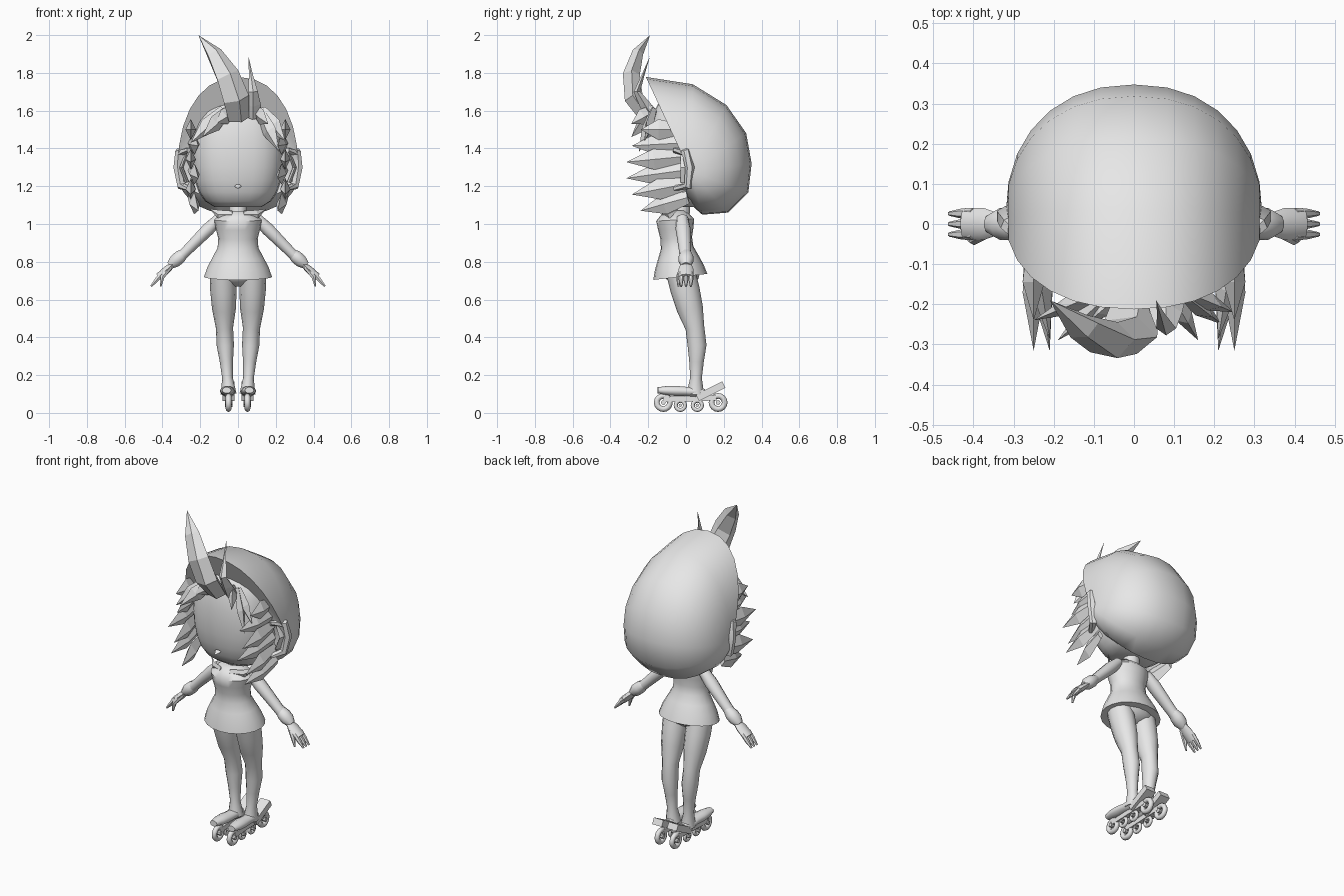
import bpy, bmesh
from math import sin, cos, pi, radians, copysign
from mathutils import Vector, Matrix

cube = bpy.data.objects.get("Cube")
if cube:
    bpy.data.objects.remove(cube)

X_AXIS, Y_AXIS, Z_AXIS = Matrix.Identity(3)

grey = bpy.data.materials.new("plain_grey")
grey.use_nodes = True
grey.diffuse_color = (.8, .8, .8, 1)
grey.node_tree.nodes["Principled BSDF"].inputs["Base Color"].default_value = grey.diffuse_color


def finish(ob, name, angle):
    """Name, colour and shade a part; an angle of zero keeps it faceted."""
    ob.name = name
    ob.data.materials.append(grey)
    bpy.ops.object.select_all(action="DESELECT")
    ob.select_set(True)
    bpy.context.view_layer.objects.active = ob
    if angle:
        bpy.ops.object.shade_smooth_by_angle(angle=radians(angle))
    return ob


def pair(ob):
    """Mirror a part to the other side of the body."""
    bpy.ops.object.transform_apply(location=True, rotation=True, scale=True)
    ob.modifiers.new("mirror", "MIRROR")


def soft(value, power):
    return copysign(abs(value) ** power, value)


def loft(name, rings, angle, closed=True):
    """Skin a list of rings, or of open arches."""
    bm = bmesh.new()
    rows = [[bm.verts.new(point) for point in ring] for ring in rings]
    count = len(rows[0])
    for row, following in zip(rows, rows[1:]):
        for i in range(count if closed else count - 1):
            j = (i + 1) % count
            bm.faces.new((row[i], row[j], following[j], following[i]))
    if closed:
        bm.faces.new(rows[0])
        bm.faces.new(rows[-1])
    bmesh.ops.remove_doubles(bm, verts=bm.verts, dist=.0005)
    bmesh.ops.recalc_face_normals(bm, faces=bm.faces)
    mesh = bpy.data.meshes.new(name)
    bm.to_mesh(mesh)
    bm.free()
    ob = bpy.data.objects.new(name, mesh)
    bpy.context.collection.objects.link(ob)
    return finish(ob, name, angle)


def along(path, t):
    """Point at fraction t of a path of evenly timed corners."""
    step = t * (len(path) - 1)
    i = min(int(step), len(path) - 2)
    return Vector(path[i]).lerp(Vector(path[i + 1]), step - i)


def tube(name, path, size, taper, flat=1, sides=10, up=X_AXIS, angle=50, turn=0):
    """Elliptical tube with one ring for each taper value."""
    last = len(taper) - 1
    centres = [along(path, i / last) for i in range(last + 1)]
    rings = []
    for i, centre in enumerate(centres):
        heading = (centres[min(i + 1, last)] - centres[max(i - 1, 0)]).normalized()
        wide = (up - heading * up.dot(heading)).normalized() * size * taper[i]
        thin = heading.cross(wide) * flat
        turns = [turn + 2 * pi * k / sides for k in range(sides)]
        rings.append([centre + wide * cos(a) + thin * sin(a) for a in turns])
    return loft(name, rings, angle)


def strand(name, base, tip, width):
    """Faceted hair strand, fullest in the middle and pointed at the tip."""
    return tube(name, [base, tip], width, [.6, 1, 0], flat=.5, sides=4, up=Z_AXIS, angle=0)


# Back hair: arches swung round an axis through the ears, open at the face
pivot = Vector((0, .02, 1.28))
reach = [0, .38, .55, .46, .4, .36, .33, .33, .3, .24, .15, 0]
arches = []
for i, radius in enumerate(reach):
    swing = radians(115 - 27 * min(max(i - 2, 0), 8))
    outward = Y_AXIS * cos(swing) + Z_AXIS * sin(swing)
    arc = [pi * k / 14 for k in range(15)]
    arches.append([pivot + X_AXIS * .32 * soft(cos(a), .9)
                   + outward * radius * abs(sin(a)) ** .9 for a in arc])
loft("back_hair", arches, 45, closed=False)

# Head: a rounded block with a broad face
levels = [pi * (i / 12 - .5) for i in range(1, 12)]
around = [pi * k / 12 for k in range(24)]
loft("head", [[(.245 * cos(v) ** .5 * soft(cos(a), .8),
                .205 * cos(v) ** .5 * soft(sin(a), .8),
                1.38 + .3 * sin(v)) for a in around] for v in levels], 60)
tube("nose", [(0, -.19, 1.2), (0, -.22, 1.19)], .02, [1, .2], flat=.5, sides=6)

# Two tufts rising from the forehead
tube("tall_tuft", [(0, -.2, 1.56), (-.02, -.3, 1.7), (-.1, -.28, 1.87), (-.21, -.19, 2)],
     .075, [.8, 1, .9, .6, 0], flat=.7, sides=5, angle=0)
tube("thin_tuft", [(.08, -.18, 1.57), (.08, -.26, 1.7), (.055, -.19, 1.89)],
     .05, [1, .8, .5, .2, 0], flat=.7, sides=4, angle=0)

# Fringe strands fanning out from a parting
parting = Vector((.04, -.18, 1.62))
for tip in [(.25, -.22, 1.44), (.16, -.29, 1.53), (.22, -.25, 1.38),
            (-.19, -.29, 1.46), (-.25, -.24, 1.43), (-.12, -.25, 1.53)]:
    strand("fringe_strand", parting.lerp(Vector((tip[0], -.15, 1.58)), .4), tip, .045)

# Side locks stacked down each cheek
for i in range(6):
    t = i / 5
    base = (.25, .06 * t - .05, 1.5 - .36 * t)
    tip = (.25 - .04 * (i % 2), -.24 - .08 * sin(pi * t), 1.5 - .43 * t)
    pair(strand("side_lock", base, tip, .055))

# Ears: a curled rim round a flat inner shell
pair(tube("ear_rim", [(.26, -.06, 1.39), (.31, 0, 1.38), (.32, .02, 1.3),
                      (.3, .01, 1.2), (.26, -.06, 1.19)],
          .025, [.6, 1, 1, .9, .6], sides=6, up=Y_AXIS, angle=30))
pair(tube("ear_shell", [(.27, .01, 1.22), (.3, .01, 1.3), (.27, 0, 1.38)],
          .04, [1, 1, .7], flat=.3, sides=6, up=Y_AXIS, angle=30))

# Arms, cuffs and hands
shoulder, wrist, knuckles = (.1, -.02, 1.03), (.33, 0, .8), (.42, 0, .72)
pair(tube("arm", [shoulder, wrist], .04, [.8, 1, .9, .8, .8], flat=.9, up=Y_AXIS))
pair(tube("cuff", [(.28, 0, .85), (.36, 0, .78)], .04, [.7, 1, 1, .6], flat=.9, up=Y_AXIS))
pair(tube("palm", [wrist, knuckles], .04, [.6, 1, 1], flat=.5, sides=8, up=Y_AXIS))
for k in (-1, 0, 1):
    y = k * .026
    pair(tube("finger", [(.4, y, .74), (.46, y, .67)], .014, [1, .9, .4], sides=6, up=Y_AXIS))
pair(tube("thumb", [(.36, -.02, .77), (.4, -.04, .72), (.41, -.04, .67)],
          .013, [1, 1, .4], sides=6, up=Y_AXIS))

# Neck, collar, flared dress and hips
tube("neck", [(0, -.03, 1), (0, -.02, 1.13)], .05, [1, .9])
pair(tube("collar", [(.03, -.12, 1.05), (.1, -.09, 1.05), (.15, -.04, 1.08)],
          .024, [.8, 1, 0], flat=.4, sides=4, up=Z_AXIS, angle=0))
tube("dress", [(0, -.06, 1.07), (0, -.05, .9), (0, -.03, .72)],
     .18, [.4, .7, .65, .58, .6, .75, .9, 1], flat=.8, sides=20)
tube("hips", [(0, -.02, .75), (0, -.02, .67)], .14, [1, .9, .3], flat=.7, sides=14)

# Legs: full thigh, knee set back, slim ankle
pair(tube("leg", [(.08, -.03, .75), (.07, .06, .4), (.05, .05, .1)],
          .07, [1, 1, .9, .65, .65, .5, .4, .6], flat=1.1, sides=12, angle=60))

# Roller skates: shoe, raised heel plate, rail and wheels
pair(tube("shoe", [(.06, -.15, .12), (.05, .1, .11)], .04, [.6, .9, 1, .9, 1, .6], flat=.7))
pair(tube("heel_plate", [(.05, .06, .08), (.05, .2, .15)], .045, [1, 1],
          flat=.6, sides=4, angle=0, turn=pi / 4))
pair(tube("wheel_rail", [(.05, -.12, .07), (.05, .16, .08)], .02, [1, 1],
          sides=4, angle=0, turn=pi / 4))
for y, radius in [(-.12, .05), (-.03, .035), (.06, .035), (.17, .05)]:
    place = dict(location=(.05, y, radius + .005), rotation=(0, pi / 2, 0))
    bpy.ops.mesh.primitive_torus_add(major_segments=16, minor_segments=8, major_radius=radius * .7,
                                     minor_radius=radius * .3, **place)
    pair(finish(bpy.context.object, "wheel", 50))
    bpy.ops.mesh.primitive_cylinder_add(vertices=8, radius=radius * .25, depth=.04, **place)
    pair(finish(bpy.context.object, "wheel_hub", 30))
